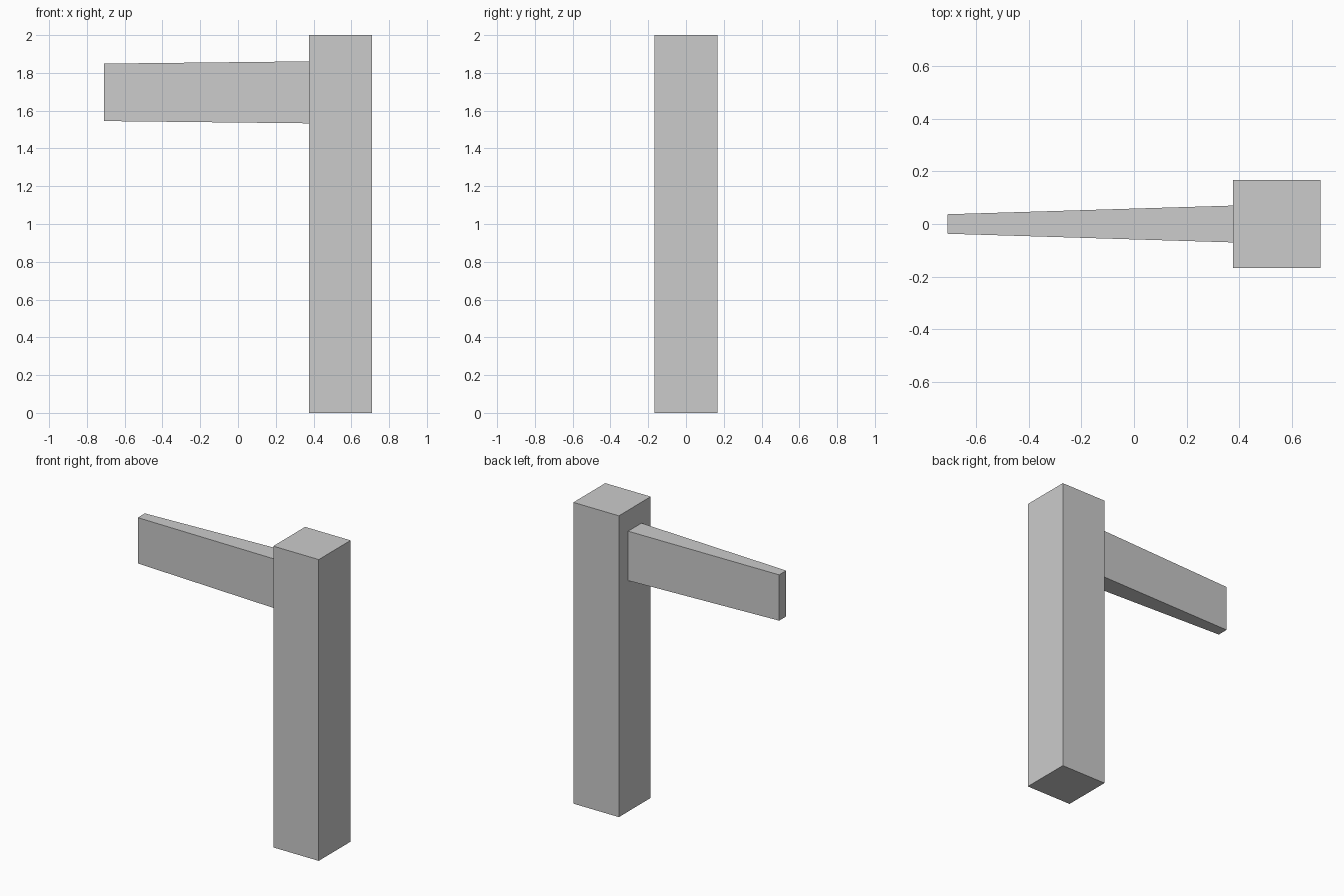
import bpy, bmesh

if "Cube" in bpy.data.objects:
    bpy.data.objects.remove(bpy.data.objects["Cube"])


def beam(name, axis, start, end):
    """Tapered box; start/end = (position, (half_a, half_b)), centred on axis."""
    bm = bmesh.new()
    bmesh.ops.create_cube(bm, size=2)
    for v in bm.verts:
        pos, halves = end if v.co[axis] > 0 else start
        others = [i for i in range(3) if i != axis]
        v.co[axis] = pos
        for i, h in zip(others, halves):
            v.co[i] *= h
    mesh = bpy.data.meshes.new(name)
    bm.to_mesh(mesh)
    bm.free()
    obj = bpy.data.objects.new(name, mesh)
    bpy.context.collection.objects.link(obj)
    return obj


# Square upright post
post = beam("post", 2, (0, (0.167, 0.167)), (2, (0.167, 0.167)))
post.location.x = 0.543

# Side board, tapering towards its free end
arm = beam("sign_arm", 0, (-0.71, (0.037, 0.152)), (0.376, (0.07, 0.164)))
arm.location.z = 1.697
